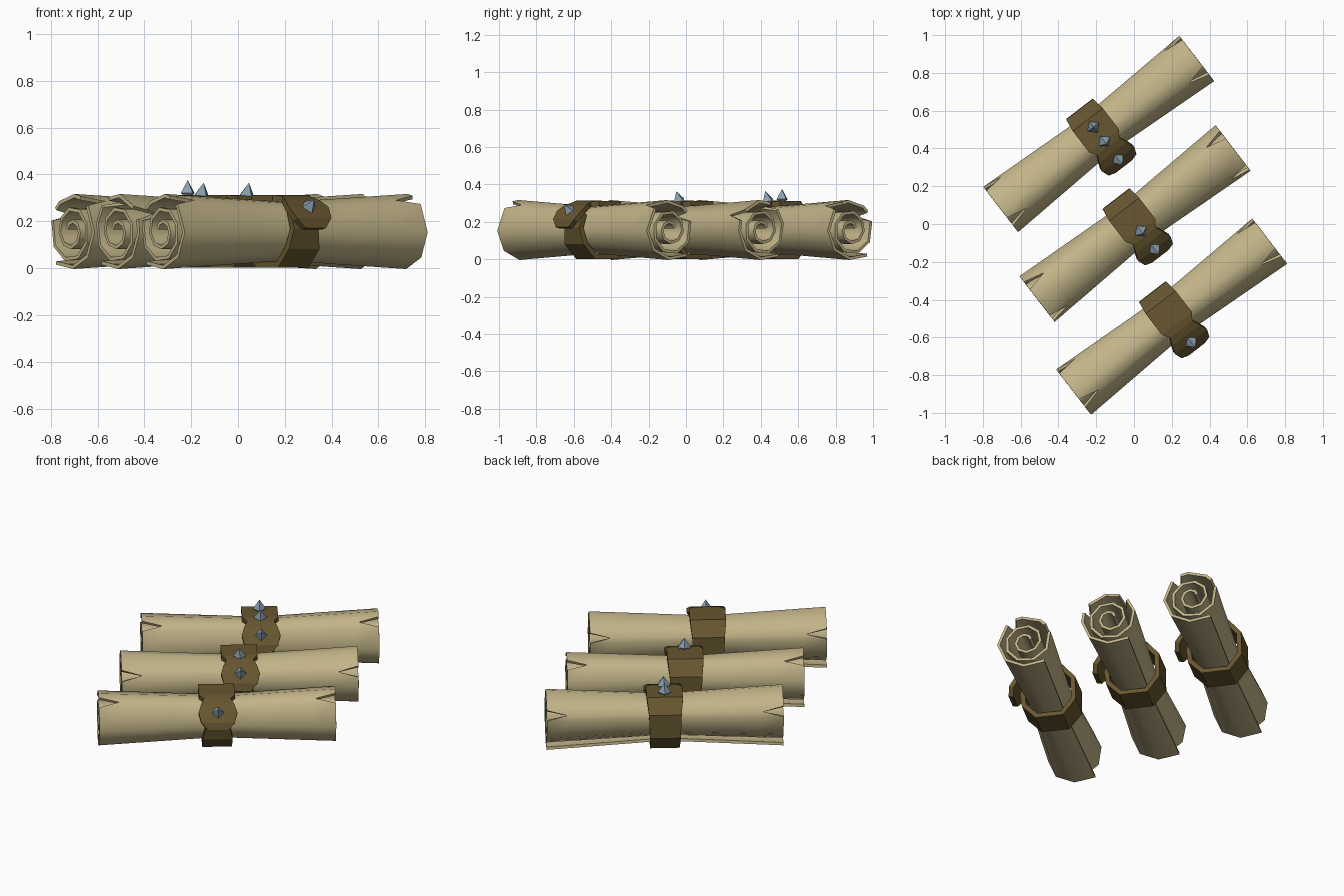
import bpy, bmesh, math
from mathutils import Vector

if "Cube" in bpy.data.objects:
    bpy.data.objects.remove(bpy.data.objects["Cube"])

ANG = math.radians(37.6)
C, S = math.cos(ANG), math.sin(ANG)
MID_Z = 0.158
HALF = 0.655


def mat(name, rgb):
    m = bpy.data.materials.new(name)
    m.diffuse_color = (*rgb, 1)
    m.use_nodes = True
    m.node_tree.nodes["Principled BSDF"].inputs["Base Color"].default_value = m.diffuse_color
    return m


PAPER = mat("parchment", (0.545, 0.46, 0.25))
LEATHER = mat("brown leather", (0.135, 0.092, 0.029))
STEEL = mat("blue grey steel", (0.25, 0.35, 0.43))


def place(centre, u, v, w):
    """u runs along the scroll, v across it, w upwards."""
    return Vector((centre[0] + u * C + v * S, centre[1] + u * S - v * C, MID_Z + w))


def finish(name, bm, material, thick=0, smooth=0):
    bmesh.ops.recalc_face_normals(bm, faces=bm.faces)
    me = bpy.data.meshes.new(name)
    bm.to_mesh(me)
    bm.free()
    me.materials.append(material)
    ob = bpy.data.objects.new(name, me)
    bpy.context.collection.objects.link(ob)
    bpy.ops.object.select_all(action='DESELECT')
    ob.select_set(True)
    bpy.context.view_layer.objects.active = ob
    if thick:
        mod = ob.modifiers.new("thickness", 'SOLIDIFY')
        mod.thickness, mod.offset = thick, 0
        bpy.ops.object.modifier_apply(modifier=mod.name)
    if smooth:
        bpy.ops.object.shade_smooth_by_angle(angle=math.radians(smooth))
    return ob


def grid(bm, rows):
    vs = [[bm.verts.new(p) for p in r] for r in rows]
    for a, b in zip(vs, vs[1:]):
        for i in range(len(a) - 1):
            bm.faces.new((a[i], a[i + 1], b[i + 1], b[i]))


# Rolled sheet: spiral section, pinched in the middle, torn notches at the ends
def scroll(name, c, notches):
    start = 232
    cuts = [(a - start) % 360 for a in notches]
    turns = [t for t in range(0, 1009, 42) if all(abs(t - k) > 18 for k in cuts)]
    turns = sorted(turns + [k + d for k in cuts for d in (-11, 0, 11)])
    rows = []
    for u0 in (-HALF, -0.52, -0.26, 0, 0.26, 0.52, HALF):
        row = []
        for t in turns:
            u = u0
            if abs(u0) == HALF and t in cuts:
                u *= 0.83
            # full radius for most of the first turn, then winding inwards
            r = 0.154 - 0.055 * max(0, t - 200) / 360 + (0.018 if t == 0 else 0)
            r = max(r, 0.028) * (0.77 + 0.23 * abs(u) / HALF)
            a = math.radians(start + t)
            row.append(place(c, u, r * math.cos(a), r * math.sin(a)))
        rows.append(row)
    bm = bmesh.new()
    grid(bm, rows)
    finish(name, bm, PAPER, 0.016, 46)


# Strap: (across, up, half width), from the flared tongue round to below it
STRAP = [(0.215, 0.01, 0.055), (0.205, 0.05, 0.093), (0.17, 0.092, 0.107),
         (0.128, 0.12, 0.092), (0.09, 0.135, 0.074), (0.055, 0.141, 0.1),
         (-0.08, 0.141, 0.1), (-0.142, 0.07, 0.09), (-0.144, -0.06, 0.085),
         (-0.08, -0.143, 0.082), (0.065, -0.143, 0.082), (0.135, -0.07, 0.082),
         (0.148, 0.01, 0.066), (0.125, 0.085, 0.066)]


def strap(name, c):
    bm = bmesh.new()
    grid(bm, [[place(c, -h, v, w), place(c, h, v, w)] for v, w, h in STRAP])
    finish(name, bm, LEATHER, 0.028)


# Four-sided spike standing on the strap, leaning by an angle
def spike(name, c, v, w, lean):
    n = (math.sin(math.radians(lean)), math.cos(math.radians(lean)))
    bm = bmesh.new()

    def pt(u, side, up):
        return bm.verts.new(place(c, u, v + side * n[1] + up * n[0],
                                  w - side * n[0] + up * n[1]))
    ring = [pt(0.037, 0, 0.01), pt(0, 0.037, 0.01), pt(-0.037, 0, 0.01), pt(0, -0.037, 0.01)]
    tip, root = pt(0, 0, 0.065), pt(0, 0, -0.02)
    for i in range(4):
        a, b = ring[i], ring[(i + 1) % 4]
        bm.faces.new((a, b, tip))
        bm.faces.new((b, a, root))
    finish(name, bm, STEEL)


SPIKES = [(0.168, 0.092, 48), (0.057, 0.145, 18), (-0.036, 0.153, 0)]
SETS = [("front", (0.193, -0.482), (58, 150), 1),
        ("middle", (0.0, 0.01), (122, 30), 2),
        ("back", (-0.193, 0.485), (55, 150), 3)]

for label, c, notches, count in SETS:
    scroll(label + "_scroll", c, notches)
    strap(label + "_strap", c)
    for i in range(count):
        spike(f"{label}_spike_{i + 1}", c, *SPIKES[i])
